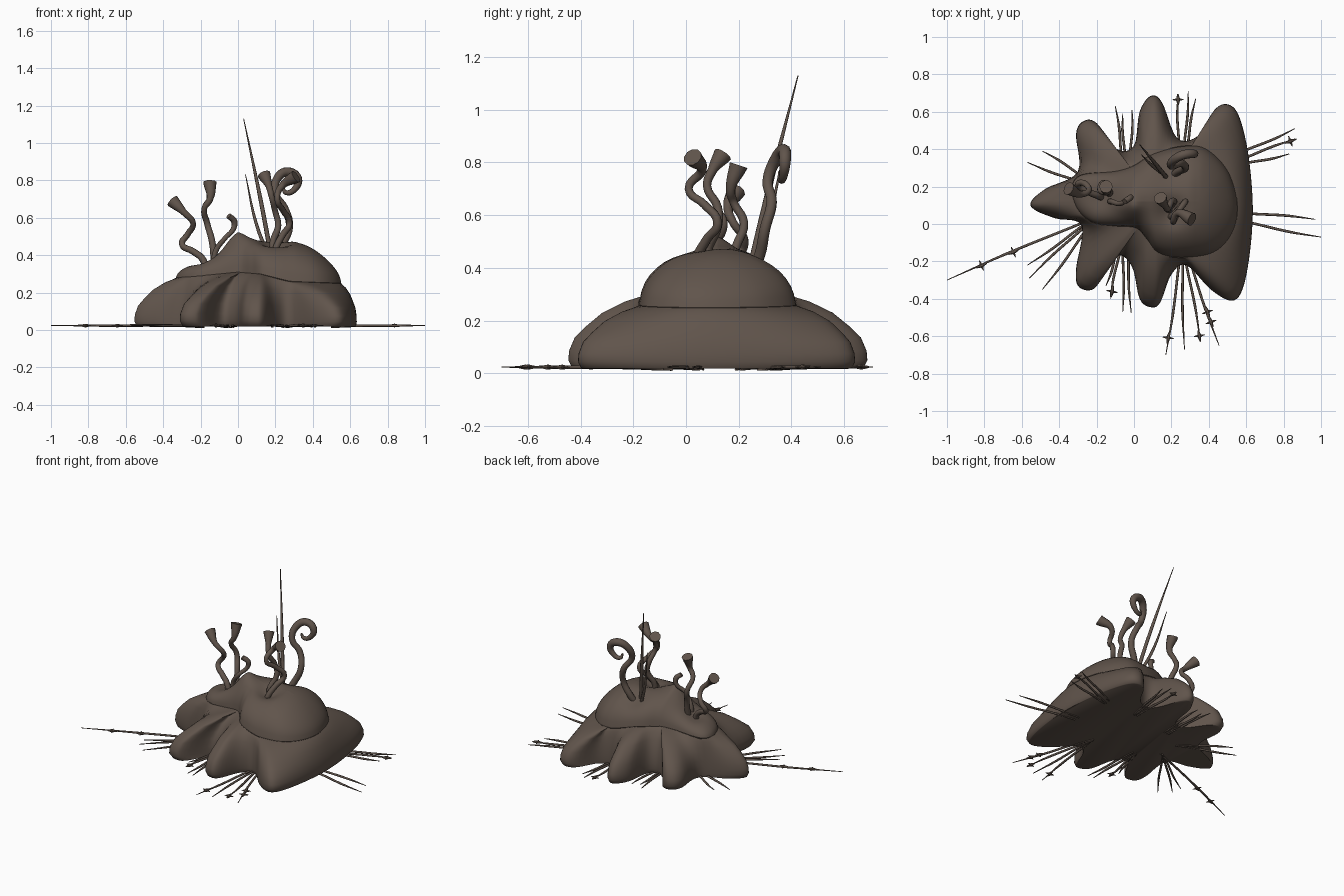
import bpy, bmesh, math
from mathutils import Vector

if "Cube" in bpy.data.objects:
    bpy.data.objects.remove(bpy.data.objects["Cube"])

mat = bpy.data.materials.new("dark_brown")
mat.diffuse_color = (0.118, 0.089, 0.071, 1)
mat.use_nodes = True
mat.node_tree.nodes["Principled BSDF"].inputs["Base Color"].default_value = mat.diffuse_color


def lookup(table, x):
    """Linear interpolation in a list of (x, value)."""
    if x <= table[0][0]:
        return table[0][1]
    for (a, u), (b, v) in zip(table, table[1:]):
        if x <= b:
            return u + (v - u) * (x - a) / (b - a)
    return table[-1][1]


def smooth_loop(pts, n):
    """Closed Catmull-Rom curve through pts, n samples per segment."""
    pts = [Vector(p) for p in pts]
    out, m = [], len(pts)
    for i in range(m):
        a, b, c, d = (pts[(i + k) % m] for k in (-1, 0, 1, 2))
        for j in range(n):
            t = j / n
            out.append(0.5 * (2 * b + (c - a) * t + (2 * a - 5 * b + 4 * c - d) * t ** 2
                              + (3 * b - a - 3 * c + d) * t ** 3))
    return out


def loft(name, rings, cap_first=False):
    bm = bmesh.new()
    vs = [[bm.verts.new(p) for p in r] for r in rings]
    for a, b in zip(vs, vs[1:]):
        for i in range(len(a)):
            j = (i + 1) % len(a)
            bm.faces.new((a[i], a[j], b[j], b[i]))
    if cap_first:
        bm.faces.new(vs[0])
    bmesh.ops.remove_doubles(bm, verts=bm.verts, dist=0.0005)
    bmesh.ops.recalc_face_normals(bm, faces=bm.faces)
    me = bpy.data.meshes.new(name)
    bm.to_mesh(me)
    bm.free()
    finish(name, me)


def finish(name, data):
    ob = bpy.data.objects.new(name, data)
    bpy.context.collection.objects.link(ob)
    data.materials.append(mat)
    bpy.ops.object.select_all(action='DESELECT')
    ob.select_set(True)
    bpy.context.view_layer.objects.active = ob
    if ob.type == 'CURVE':
        bpy.ops.object.convert(target='MESH')
    bpy.ops.object.shade_smooth_by_angle(angle=math.radians(50))


def tube(name, pts, radii, sides=2):
    cu = bpy.data.curves.new(name, 'CURVE')
    cu.dimensions = '3D'
    cu.bevel_depth = 1
    cu.bevel_resolution = sides
    cu.resolution_u = 5
    cu.use_fill_caps = True
    sp = cu.splines.new('BEZIER')
    sp.bezier_points.add(len(pts) - 1)
    for bp, p, r in zip(sp.bezier_points, pts, radii):
        bp.co, bp.radius = p, r
        bp.handle_left_type = bp.handle_right_type = 'AUTO'
    finish(name, cu)


# Outlines seen from above
skirt = smooth_loop([
    (-.55, .12), (-.47, .19), (-.3, .28), (-.31, .48), (-.27, .55), (-.2, .54), (-.09, .4),
    (0, .42), (.03, .6), (.09, .685), (.15, .65), (.23, .46), (.34, .47), (.43, .61), (.5, .64),
    (.56, .58), (.61, .38), (.635, .1), (.62, -.15), (.58, -.35), (.52, -.41), (.41, -.35),
    (.28, -.22), (.2, -.27), (.14, -.42), (.09, -.445), (.03, -.4), (-.01, -.23), (-.09, -.17),
    (-.19, -.32), (-.24, -.355), (-.3, -.33), (-.31, -.24), (-.28, -.01), (-.42, .03), (-.53, .075)], 5)
dome = smooth_loop([
    (-.33, .19), (-.28, .26), (-.1, .28), (0, .31), (.1, .37), (.25, .41), (.38, .4), (.5, .28),
    (.55, .1), (.52, -.05), (.42, -.15), (.25, -.175), (.13, -.15), (.07, -.08), (.01, -.02),
    (-.1, -.01), (-.22, .01), (-.3, .08)], 7)
centre = Vector((.12, .12))
polar = sorted((math.atan2(*(p - centre).yx), (p - centre).length) for p in dome)


def rim_height(x):
    return lookup([(-.33, .28), (0, .31), (.12, .3), (.28, .26), (.55, .25)], x)


# Lobed skirt: lofted from the ground outline up to the dome rim
rings = [[] for _ in range(10)]
profile = [(.07, 0), (.05, .01), (0, .11), (.01, .24), (.08, .42), (.22, .57), (.42, .75),
           (.7, .9), (1, 1), (1.2, 1.03)]
for p in skirt:
    d = p - centre
    q = centre + d.normalized() * lookup(polar, math.atan2(d.y, d.x))
    for ring, (f, h) in zip(rings, profile):
        xy = p.lerp(q, f)
        ring.append((xy.x, xy.y, .018 + h * (rim_height(q.x) - .018)))
loft("lobed_skirt", rings, cap_first=True)

# Upper dome with a ridge bump and hollows where the tendrils grow
ridge = [(-.33, .34), (-.2, .37), (-.08, .43), (0, .48), (.1, .48), (.3, .475), (.4, .44), (.56, .38)]
bumps = [(-.01, .1, .045, .05), (-.16, .14, -.03, .06), (.2, .06, -.05, .05), (.2, .3, -.03, .05)]
rings = []
for t in (.95, 1.02, 1.01, .98, .94, .88, .8, .7, .6, .5, .4, .3, .2, .1, 0):
    ring = []
    for p in dome:
        s = Vector((min(max(p.x, -.2), .35), .12))
        xy = s.lerp(p, t)
        low = rim_height(p.x)
        k = math.sqrt(max(0, 1 - t * t)) if rings else 0
        z = low + (lookup(ridge, xy.x) - low) * k - (.025 if not rings else 0)
        z += sum(h * math.exp(-((xy.x - a) ** 2 + (xy.y - b) ** 2) / (2 * w * w))
                 for a, b, h, w in bumps) * k
        ring.append((xy.x, xy.y, z))
    rings.append(ring)
loft("dome", rings)

# Wavy tendrils with flared tips
flared = {
    "left_tendril_a": [(-.17, .14, .32), (-.19, .15, .38), (-.24, .17, .42), (-.3, .21, .46),
                       (-.27, .22, .51), (-.24, .18, .57), (-.29, .16, .63), (-.35, .19, .69)],
    "left_tendril_b": [(-.13, .15, .33), (-.13, .17, .4), (-.14, .19, .48), (-.165, .22, .57),
                       (-.18, .18, .65), (-.15, .17, .7), (-.15, .2, .79)],
    "right_tendril_a": [(.19, .04, .37), (.2, .04, .43), (.24, .08, .51), (.275, .12, .57),
                        (.24, .07, .64), (.21, .01, .7), (.235, .06, .77), (.31, .025, .82)],
    "right_tendril_b": [(.2, .08, .37), (.185, .08, .46), (.215, .12, .56), (.2, .12, .63),
                        (.18, .08, .71), (.165, .1, .77), (.14, .14, .83)],
}
for name, pts in flared.items():
    n = len(pts)
    tube(name, pts, [.019 - .006 * i / n for i in range(n - 2)] + [.018, .036], 3)

# Curling tendrils
curl = [(.2, .25, .38), (.235, .28, .45), (.275, .3, .55), (.25, .325, .65), (.2, .31, .73),
        (.21, .34, .81), (.265, .37, .845), (.32, .375, .81), (.305, .37, .755),
        (.255, .36, .735), (.24, .355, .765)]
tube("curled_tendril", curl, [.021, .021, .02, .02, .02, .023, .025, .023, .017, .013, .006], 3)
tube("small_curled_tendril", [(-.13, .12, .34), (-.12, .12, .42), (-.07, .11, .49), (-.025, .14, .54),
                              (-.02, .14, .58), (-.05, .12, .61)], [.016, .015, .013, .014, .017, .016], 3)

# Upright spines
tube("tall_spine", [(.18, .24, .38), (.12, .315, .7), (.03, .425, 1.13)], [.013, .011, .002])
tube("short_spine", [(.17, .26, .38), (.1, .31, .56), (.04, .37, .83)], [.011, .009, .002])

# Ground needles: root x, y, tip x, y, then positions of barbs along the length
needles = [
    (-.3, .27, -.49, .39), (-.3, .23, -.57, .33), (-.29, 0, -1, -.3, .5, .74),
    (-.29, -.02, -.57, -.22), (-.28, -.03, -.56, -.29), (-.27, -.05, -.49, -.35),
    (-.07, .39, -.1, .63), (-.05, .39, -.06, .59), (-.02, .39, -.01, .61),
    (.24, .44, .235, .69, .9), (.27, .44, .29, .71), (.29, .44, .33, .67),
    (.61, .4, .86, .51), (.61, .36, .87, .455, .87), (.62, .33, .83, .375),
    (.63, .055, .97, .025), (.63, .005, 1, -.07),
    (-.1, -.17, -.15, -.33), (-.08, -.17, -.125, -.4, .83), (-.06, -.17, -.06, -.47),
    (-.03, -.17, -.015, -.475),
    (.24, -.22, .17, -.7, .81), (.26, -.22, .27, -.67), (.28, -.22, .355, -.63, .92),
    (.3, -.2, .455, -.65, .6, .72)]
for i, (x, y, u, v, *barbs) in enumerate(needles):
    a, b = Vector((x, y, .022)), Vector((u, v, .024))
    d = (b - a).normalized()
    side = Vector((-d.y, d.x, 0))
    mid = a.lerp(b, .55) + side * .006 * (1 if i % 2 else -1)
    tube(f"needle_{i}", [a - d * .12 - Vector((0, 0, .007)), a, mid, b], [.004, .007, .007, .002])
    for k in barbs:
        c = a.lerp(b, k)
        tube(f"needle_{i}_barb", [c - side * .03, c, c + side * .03], [.002, .008, .002], 1)
        tube(f"needle_{i}_knot", [c - d * .03, c, c + d * .03], [.004, .011, .004], 1)
